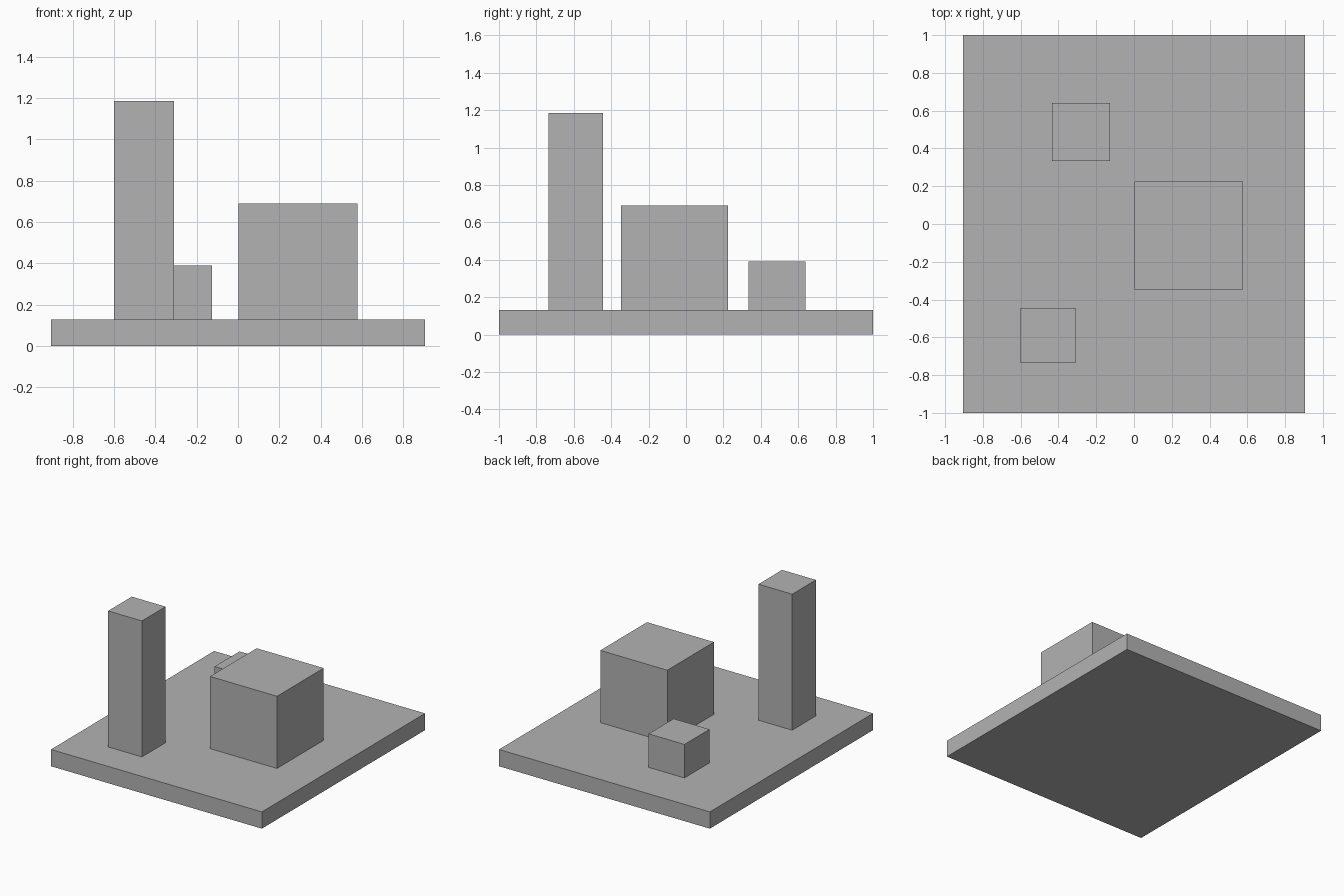
import bpy
from mathutils import Vector

default = bpy.data.objects.get("Cube")
if default:
    bpy.data.objects.remove(default, do_unlink=True)

# Single grey material
grey = bpy.data.materials.new("plain grey")
grey.use_nodes = True
colour = (0.45, 0.45, 0.45, 1)
grey.diffuse_color = colour
grey.node_tree.nodes["Principled BSDF"].inputs["Base Color"].default_value = colour


def block(name, low, high):
    """Box spanning two opposite corners."""
    low, high = Vector(low), Vector(high)
    bpy.ops.mesh.primitive_cube_add(size=1, location=(low + high) / 2)
    obj = bpy.context.object
    obj.name = obj.data.name = name
    obj.scale = high - low
    bpy.ops.object.transform_apply(location=False, rotation=False, scale=True)
    obj.data.materials.append(grey)
    return obj


TOP = 0.13  # upper surface of the base

# Base slab
block("base_slab", (-0.905, -1, 0), (0.905, 1, TOP))

# Blocks standing on the slab
block("tall_tower", (-0.6, -0.735, TOP), (-0.31, -0.445, 1.185))
block("large_block", (0.003, -0.347, TOP), (0.578, 0.225, 0.69))
block("small_block", (-0.435, 0.333, TOP), (-0.127, 0.64, 0.39))
